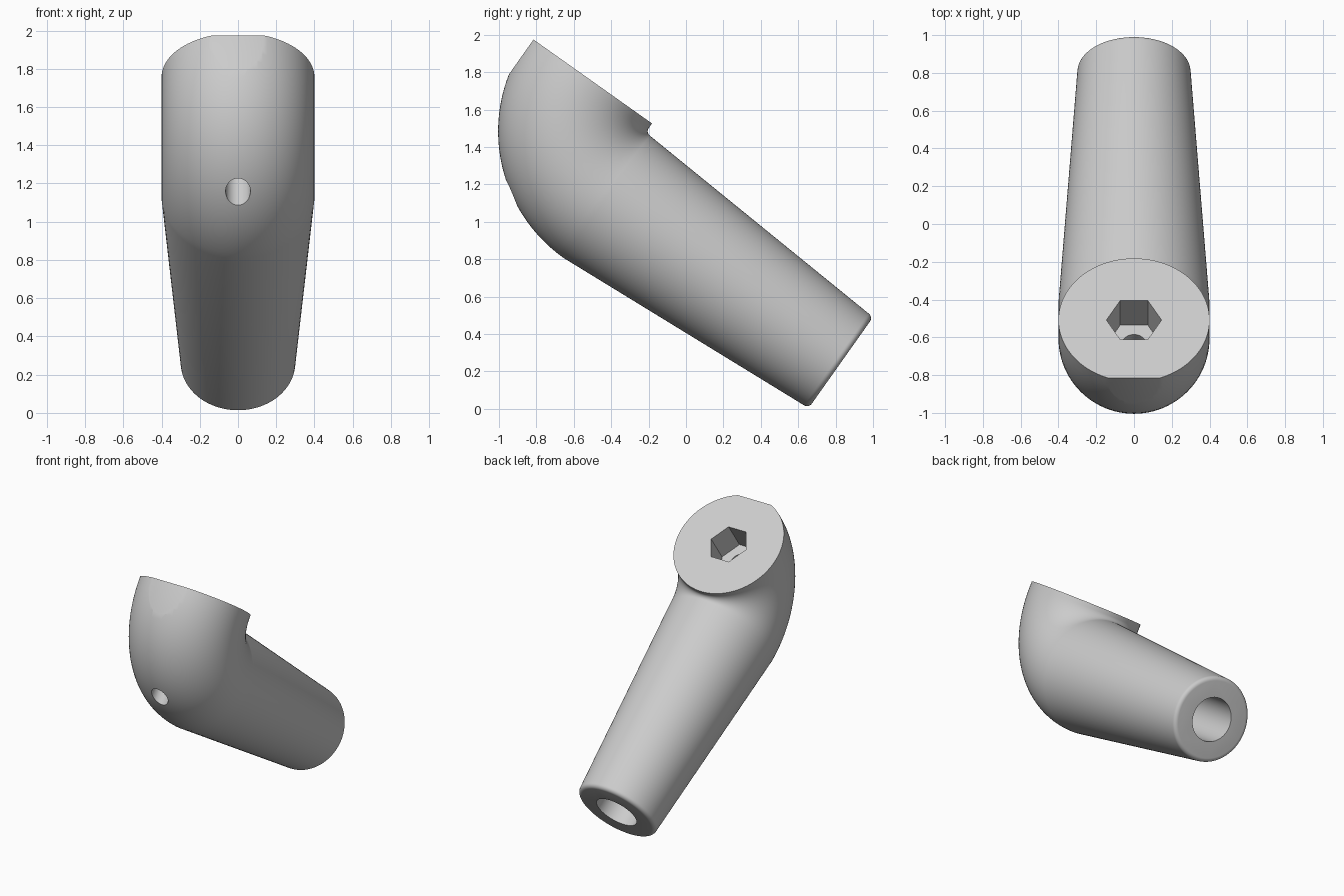
import bpy, bmesh
from math import pi, sin, cos, radians
from mathutils import Matrix, Vector

cube = bpy.data.objects.get("Cube")
if cube:
    bpy.data.objects.remove(cube, do_unlink=True)

TILT = Matrix.Rotation(radians(-35.3), 4, 'X')
SEGS = 96
BEND_Y, BEND_Z, BEND_R, TUBE_R = -1.0, 1.11, 0.43, 0.4
TOP_Z, END_Y, END_R, FILLET = 1.14, 0.533, 0.3, 0.03
SEAT_Y, AXIS_Z = BEND_Y - BEND_R, BEND_Z - BEND_R

grey = bpy.data.materials.new("light grey")
grey.use_nodes = True
grey.diffuse_color = (0.6, 0.6, 0.6, 1)
grey.node_tree.nodes["Principled BSDF"].inputs["Base Color"].default_value = (0.6, 0.6, 0.6, 1)


def make_object(name, bm):
    bmesh.ops.recalc_face_normals(bm, faces=bm.faces)
    bm.transform(TILT)
    mesh = bpy.data.meshes.new(name)
    bm.to_mesh(mesh)
    bm.free()
    mesh.materials.append(grey)
    obj = bpy.data.objects.new(name, mesh)
    bpy.context.collection.objects.link(obj)
    return obj


def prism(name, sides, radius, start, end):
    """Cutter running straight from start to end."""
    a, b = Vector(start), Vector(end)
    turn = (b - a).to_track_quat('Z', 'Y').to_matrix().to_4x4()
    bm = bmesh.new()
    bmesh.ops.create_cone(bm, cap_ends=True, segments=sides, radius1=radius, radius2=radius,
                          depth=(b - a).length, matrix=Matrix.Translation((a + b) / 2) @ turn)
    return make_object(name, bm)


# Path of the elbow: centre, outward direction and radius of each ring
def bend_ring(angle):
    out = Vector((0, -cos(angle), -sin(angle)))
    return Vector((0, BEND_Y, BEND_Z)) + out * BEND_R, out, TUBE_R


rings = [(Vector((0, SEAT_Y, TOP_Z)), Vector((0, -1, 0)), TUBE_R)]
rings += [bend_ring(pi / 2 * i / 28) for i in range(29)]

# Tapered arm with a rounded end
down = Vector((0, 0, -1))
for i in range(7):
    a = pi / 2 * i / 6
    rings.append((Vector((0, END_Y - FILLET * (1 - sin(a)), AXIS_Z)), down,
                  END_R - FILLET * (1 - cos(a))))

bm = bmesh.new()
loops = []
for centre, out, radius in rings:
    loops.append([bm.verts.new(centre + radius * (Vector((cos(t), 0, 0)) + out * sin(t)))
                  for t in (2 * pi * k / SEGS for k in range(SEGS))])
for low, high in zip(loops, loops[1:]):
    for k in range(SEGS):
        n = (k + 1) % SEGS
        bm.faces.new((low[k], low[n], high[n], high[k]))
bm.faces.new(loops[0])
bm.faces.new(loops[-1])
body = make_object("elbow_arm", bm)

# Cutters: hex socket, screw hole, end bore and the flat on the outer rim
hexagon = bmesh.new()
corners = [(0.146 * cos(pi / 3 * k), SEAT_Y + 0.146 * sin(pi / 3 * k)) for k in range(6)]
floor = [hexagon.verts.new((x, y, TOP_Z - 0.225)) for x, y in corners]
roof = [hexagon.verts.new((x, y, TOP_Z + 0.1)) for x, y in corners]
hexagon.faces.new(floor)
hexagon.faces.new(roof)
for k in range(6):
    n = (k + 1) % 6
    hexagon.faces.new((floor[k], floor[n], roof[n], roof[k]))

flat = bmesh.new()
bmesh.ops.create_cube(flat, size=1, matrix=Matrix.Translation((0, SEAT_Y - 0.376 - 0.5, 1)))

cutters = [
    make_object("hex_socket_cutter", hexagon),
    prism("screw_hole_cutter", 48, 0.065, (0, SEAT_Y, 0.1), (0, SEAT_Y, 1.0)),
    prism("end_bore_cutter", 64, 0.155, (0, END_Y - 0.9, AXIS_Z), (0, END_Y + 0.1, AXIS_Z)),
    make_object("rim_flat_cutter", flat),
]

bpy.ops.object.select_all(action='DESELECT')
bpy.context.view_layer.objects.active = body
body.select_set(True)
for cutter in cutters:
    cutter.hide_render = True
    mod = body.modifiers.new(cutter.name, 'BOOLEAN')
    mod.operation, mod.solver, mod.object = 'DIFFERENCE', 'EXACT', cutter
    bpy.ops.object.modifier_apply(modifier=mod.name)
for cutter in cutters:
    bpy.data.objects.remove(cutter, do_unlink=True)

bpy.ops.object.shade_smooth_by_angle(angle=radians(30))
